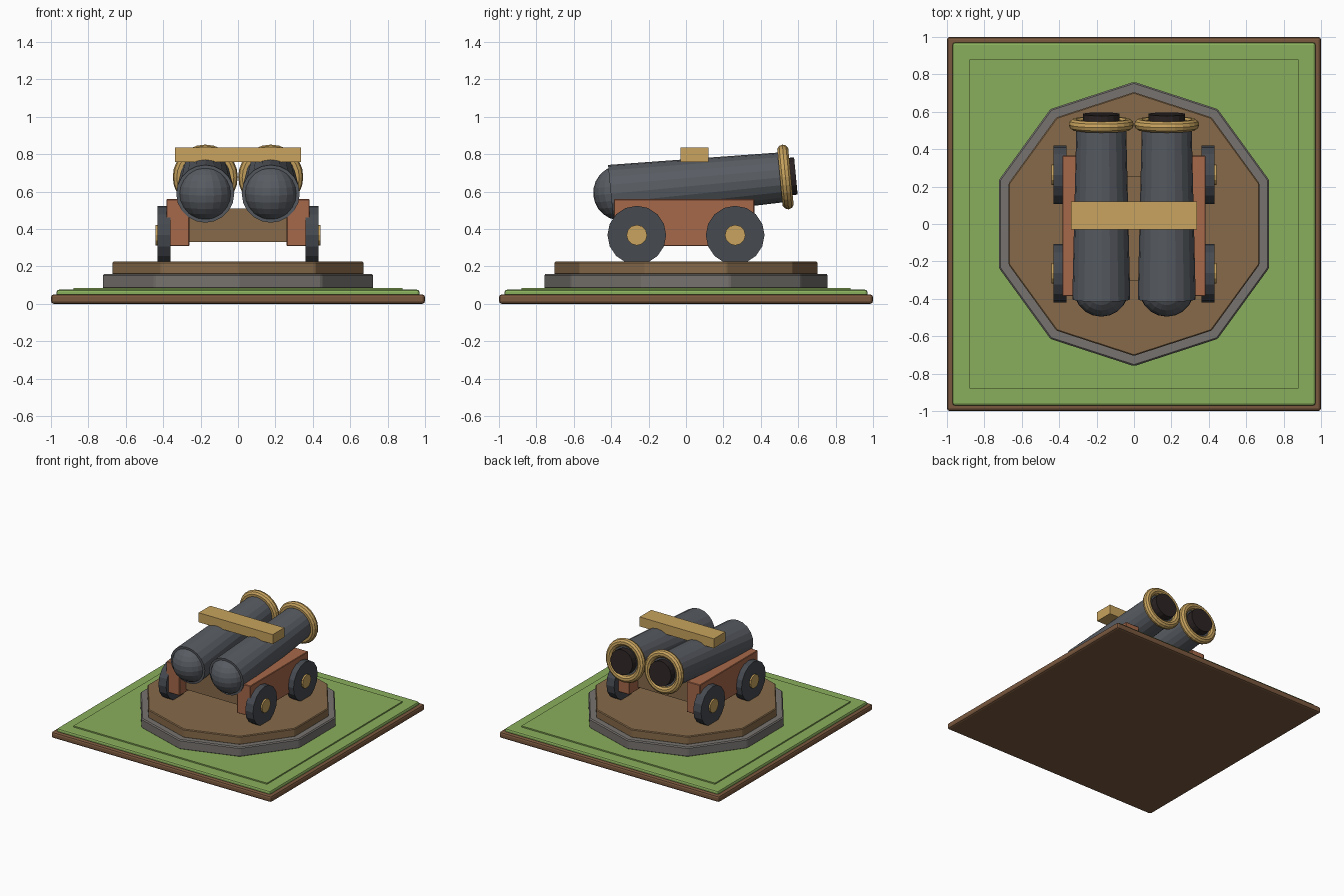
import bpy
import math
from mathutils import Matrix, Vector

cube = bpy.data.objects.get("Cube")
if cube:
    bpy.data.objects.remove(cube, do_unlink=True)


def material(name, r, g, b):
    """Flat colour given as 0-255 display values, stored as linear."""
    lin = [((c / 255 + 0.055) / 1.055) ** 2.4 for c in (r, g, b)] + [1.0]
    m = bpy.data.materials.new(name)
    m.use_nodes = True
    m.diffuse_color = lin
    m.node_tree.nodes["Principled BSDF"].inputs["Base Color"].default_value = lin
    return m


EARTH = material("earth_brown", 122, 88, 62)
GRASS = material("grass_green", 138, 175, 92)
STONE = material("stone_grey", 118, 114, 110)
WOOD = material("wood_brown", 134, 106, 74)
RUST = material("red_wood", 166, 104, 74)
IRON = material("gun_iron", 88, 92, 98)
DARK_IRON = material("wheel_iron", 70, 74, 80)
BRASS = material("brass", 200, 163, 94)
BLACK = material("bore_black", 44, 36, 36)


def finish(name, mat, bevel=0.0, segments=1):
    ob = bpy.context.object
    ob.name = name
    ob.data.materials.clear()
    ob.data.materials.append(mat)
    if bevel:
        mod = ob.modifiers.new("soft_edges", "BEVEL")
        mod.width = bevel
        mod.segments = segments
    return ob


def box(name, mat, low, high, bevel=0.0, segments=1):
    low, high = Vector(low), Vector(high)
    bpy.ops.mesh.primitive_cube_add(size=1)
    bpy.context.object.data.transform(
        Matrix.Translation((low + high) / 2) @ Matrix.Diagonal((*(high - low), 1)))
    return finish(name, mat, bevel, segments)


def tube(name, mat, start, end, r1, r2, sides, spin=0.0, bevel=0.0):
    """Cone or cylinder between two points."""
    start, end = Vector(start), Vector(end)
    axis = end - start
    bpy.ops.mesh.primitive_cone_add(vertices=sides, radius1=r1, radius2=r2, depth=axis.length)
    turn = axis.to_track_quat("Z", "Y").to_matrix().to_4x4()
    bpy.context.object.data.transform(
        Matrix.Translation((start + end) / 2) @ turn @ Matrix.Rotation(spin, 4, "Z"))
    return finish(name, mat, bevel)


# Ground tile
box("earth_slab", EARTH, (-1, -1, 0), (1, 1, 0.05), 0.015, 2)
box("grass_layer", GRASS, (-0.97, -0.97, 0.04), (0.97, 0.97, 0.075), 0.012, 2)
box("grass_lawn", GRASS, (-0.88, -0.88, 0.07), (0.88, 0.88, 0.085))

# Ten-sided platform
tube("stone_footing", STONE, (0, 0, 0.08), (0, 0, 0.16), 0.76, 0.76, 10, 0, 0.008)
tube("wooden_deck", WOOD, (0, 0, 0.155), (0, 0, 0.225), 0.705, 0.705, 10, 0, 0.006)

# Carriage
box("carriage_bed", WOOD, (-0.27, -0.305, 0.33), (0.27, 0.255, 0.51))
box("barrel_strap", BRASS, (-0.337, -0.03, 0.757), (0.337, 0.12, 0.835))

# Barrel axis, rising towards the back
TILT = math.radians(5.5)
AXIS = Vector((0, math.cos(TILT), math.sin(TILT)))

for side, s in (("left", 1), ("right", -1)):
    xs = sorted((s * 0.26, s * 0.383))
    box(f"{side}_carriage_cheek", RUST, (xs[0], -0.386, 0.308), (xs[1], 0.365, 0.56), 0.004)

    # Wheels with brass hubs
    for end, y in (("front", -0.263), ("back", 0.263)):
        tube(f"{end}_{side}_wheel", DARK_IRON, (s * 0.36, y, 0.367), (s * 0.43, y, 0.367),
             0.157, 0.157, 16)
        tube(f"{end}_{side}_hub", BRASS, (s * 0.40, y, 0.367), (s * 0.442, y, 0.367),
             0.055, 0.055, 12)

    # Gun barrel with rounded breech, brass muzzle ring and dark bore
    breech = Vector((s * 0.175, -0.402, 0.588))
    tube(f"{side}_barrel", IRON, breech, breech + AXIS * 0.94, 0.155, 0.133, 20)
    bpy.ops.mesh.primitive_uv_sphere_add(segments=20, ring_count=12, radius=0.148)
    bpy.context.object.data.transform(
        Matrix.Translation(breech + AXIS * 0.054) @ Matrix.Rotation(TILT, 4, "X"))
    finish(f"{side}_breech", IRON)
    bpy.ops.mesh.primitive_torus_add(major_radius=0.143, minor_radius=0.031,
                                     major_segments=24, minor_segments=10)
    bpy.context.object.data.transform(
        Matrix.Translation(breech + AXIS * 0.938) @ Matrix.Rotation(TILT - math.pi / 2, 4, "X"))
    finish(f"{side}_muzzle_ring", BRASS)
    tube(f"{side}_bore", BLACK, breech + AXIS * 0.9, breech + AXIS * 0.994, 0.1, 0.1, 18)
